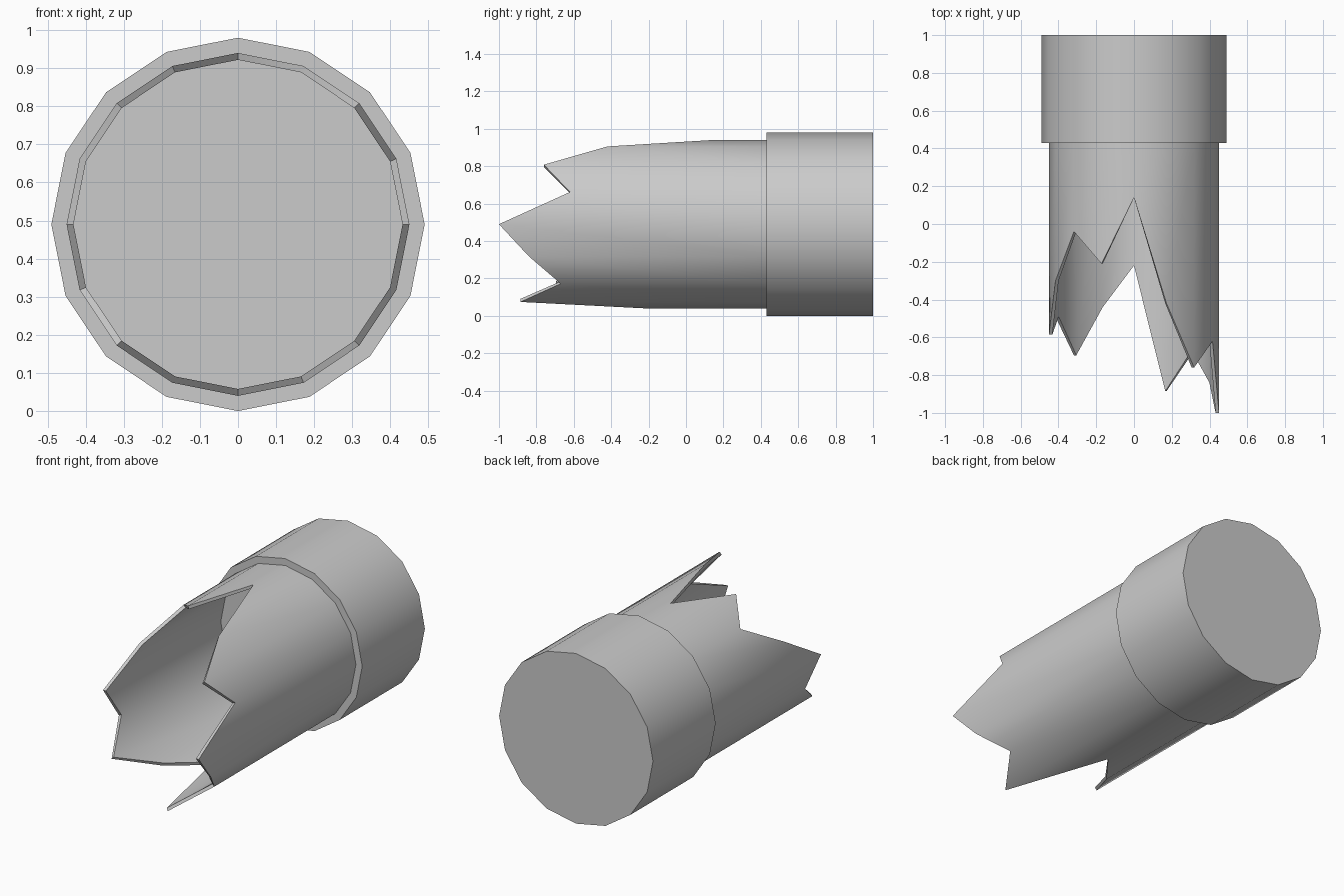
import bpy, bmesh, math

if "Cube" in bpy.data.objects:
    bpy.data.objects.remove(bpy.data.objects["Cube"])

N = 16          # sides
ZC = 0.49       # height of the long axis

# depth of the torn edge at each side, clockwise from the top as seen from the front
TORN = [0.14, -0.42, -0.76, -0.62, -1.0, -0.84, -0.67, -0.885,
        -0.22, -0.44, -0.695, -0.49, -0.585, -0.30, -0.04, -0.21]


def lathe(name, rings, fill):
    """Skin a list of (radius, depth) rings; depth may be a list. Fill the given ring ends."""
    bm = bmesh.new()
    loops = []
    for r, y in rings:
        loop = []
        for k in range(N):
            a = 2 * math.pi * k / N
            d = y[k] if isinstance(y, list) else y
            loop.append(bm.verts.new((r * math.sin(a), d, ZC + r * math.cos(a))))
        loops.append(loop)
    for a, b in zip(loops, loops[1:]):
        for k in range(N):
            j = (k + 1) % N
            bm.faces.new((a[k], a[j], b[j], b[k]))
    # Winding follows the ring order: first ring end or last ring end
    if fill == 0:
        bm.faces.new(loops[0][::-1])
    else:
        bm.faces.new(loops[-1])
    bm.normal_update()
    # the filled end faces forward on the tube floor and backward on the cap
    end = bm.faces[:][-1] if not bm.faces.ensure_lookup_table() else None
    want = -1 if fill == 0 else 1
    if end.normal.y * want < 0:
        bmesh.ops.reverse_faces(bm, faces=bm.faces[:])
    me = bpy.data.meshes.new(name)
    bm.to_mesh(me)
    bm.free()
    ob = bpy.data.objects.new(name, me)
    bpy.context.collection.objects.link(ob)
    bpy.ops.object.select_all(action='DESELECT')
    ob.select_set(True)
    bpy.context.view_layer.objects.active = ob
    bpy.ops.object.shade_smooth_by_angle(angle=math.radians(30))
    return ob


# Torn tube: inner floor, inner wall, jagged rim, outer wall
lathe("torn_tube", [(0.432, 0.46), (0.432, TORN), (0.45, TORN), (0.45, 0.43)], fill=0)

# Wider base cap: front step, side wall, closed back
lathe("base_cap", [(0.45, 0.43), (0.49, 0.43), (0.49, 1.0)], fill=-1)
